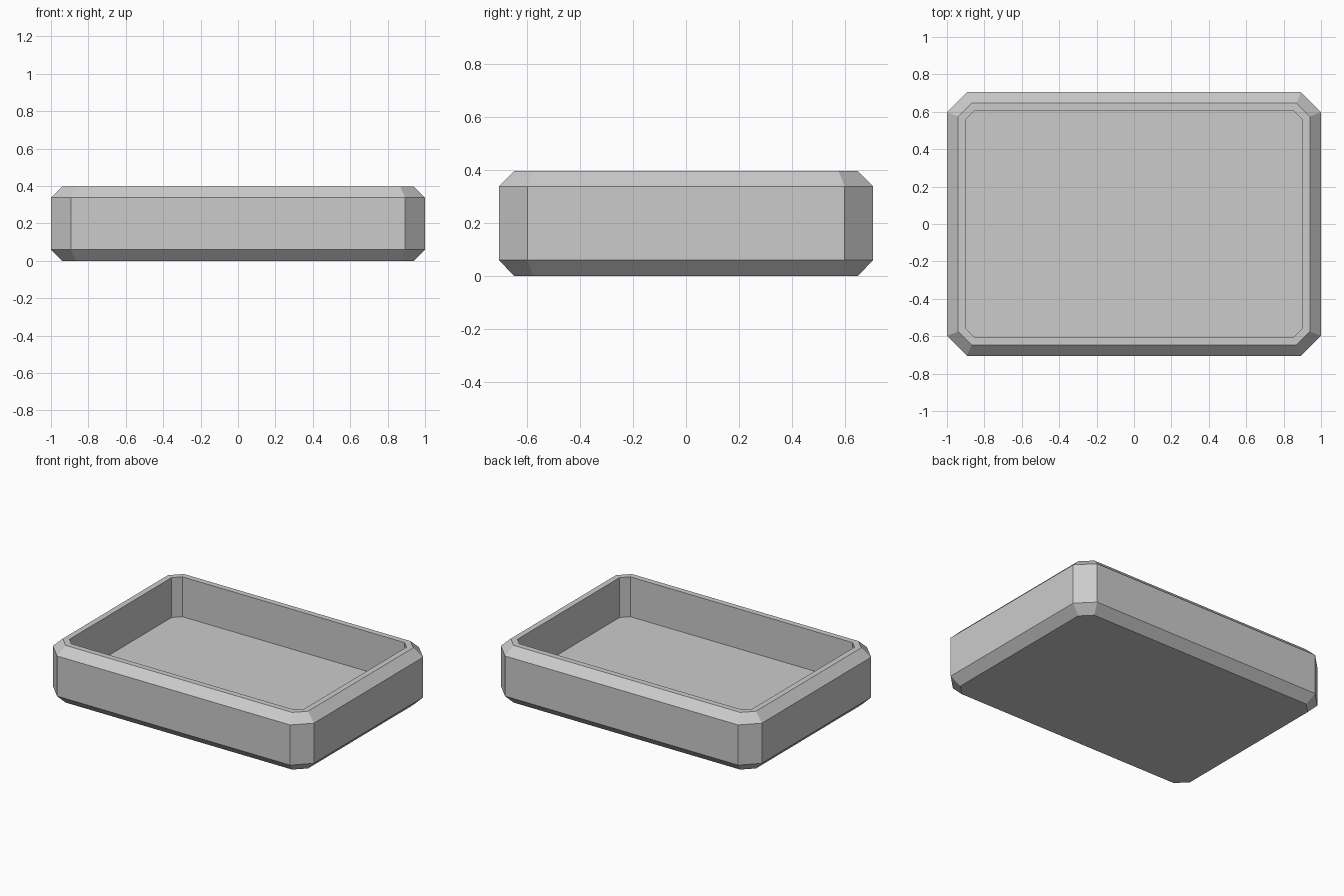
import bpy
import bmesh

if "Cube" in bpy.data.objects:
    bpy.data.objects.remove(bpy.data.objects["Cube"], do_unlink=True)

# Single plain grey
grey = bpy.data.materials.new("plain grey")
grey.use_nodes = True
colour = (0.6, 0.6, 0.6, 1)
grey.diffuse_color = colour
grey.node_tree.nodes["Principled BSDF"].inputs["Base Color"].default_value = colour


def octagon(bm, hx, hy, cut, z):
    """Ring of eight vertices: a rectangle with its corners cut off."""
    points = []
    for sx, sy in ((1, 1), (-1, 1), (-1, -1), (1, -1)):
        pair = [(sx * hx, sy * (hy - cut)), (sx * (hx - cut), sy * hy)]
        points += pair if sx == sy else pair[::-1]
    return [bm.verts.new((x, y, z)) for x, y in points]


# Rings from the underside, up the outside, over the rim, down to the floor
profile = [
    (0.94, 0.647, 0.072, 0),
    (1, 0.705, 0.107, 0.06),
    (1, 0.705, 0.107, 0.338),
    (0.94, 0.647, 0.072, 0.396),
    (0.9, 0.607, 0.048, 0.396),
    (0.9, 0.607, 0.048, 0.12),
]
bm = bmesh.new()
rings = [octagon(bm, *ring) for ring in profile]
for low, high in zip(rings, rings[1:]):
    for i in range(8):
        j = (i + 1) % 8
        bm.faces.new((low[i], low[j], high[j], high[i]))
bm.faces.new(rings[0][::-1])
bm.faces.new(rings[-1])
bmesh.ops.recalc_face_normals(bm, faces=bm.faces)

mesh = bpy.data.meshes.new("tray")
bm.to_mesh(mesh)
bm.free()
mesh.materials.append(grey)
tray = bpy.data.objects.new("tray", mesh)
bpy.context.collection.objects.link(tray)
